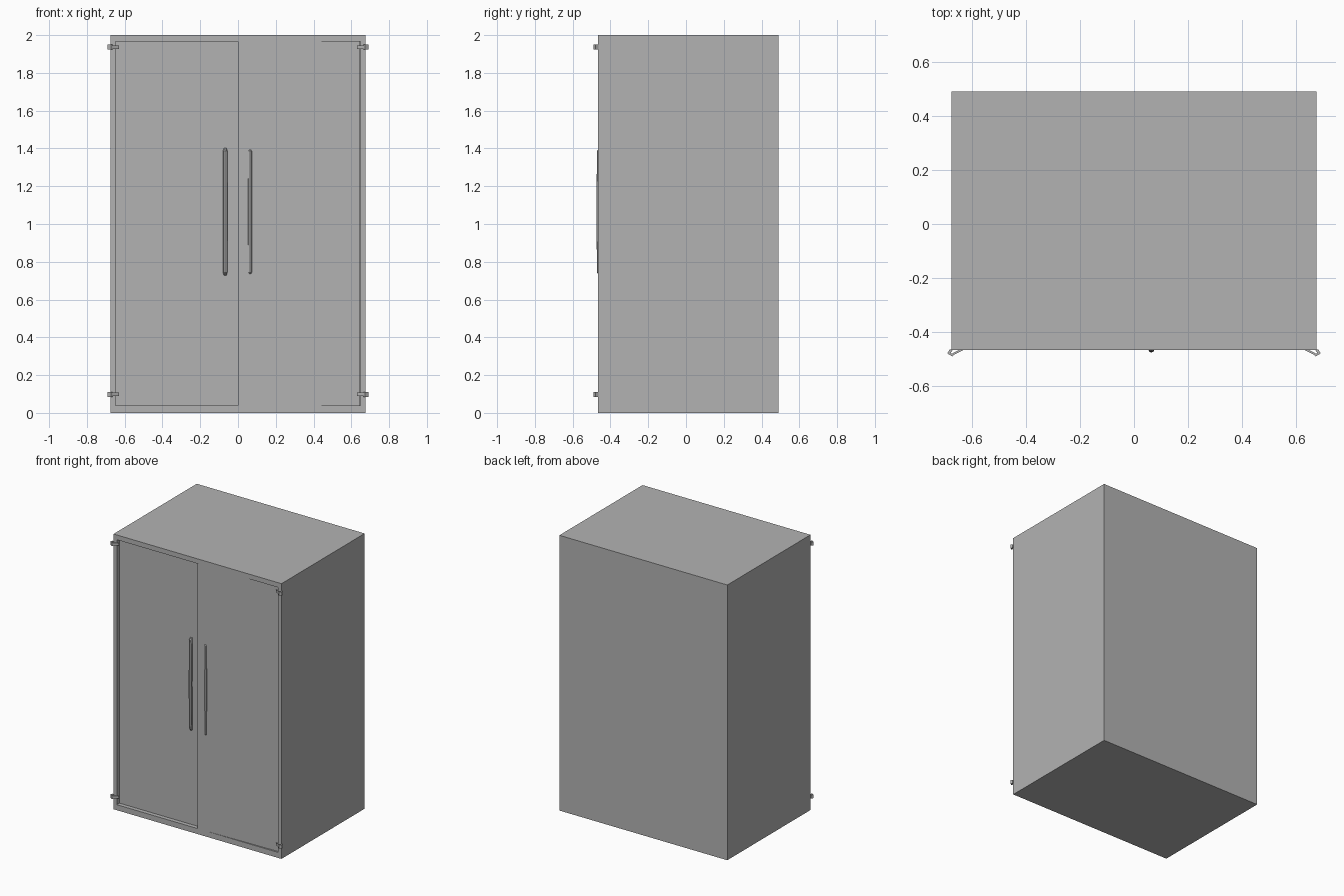
import bpy, bmesh
from mathutils import Vector

if "Cube" in bpy.data.objects:
    bpy.data.objects.remove(bpy.data.objects["Cube"], do_unlink=True)

grey = bpy.data.materials.new("plain grey")
grey.use_nodes = True
grey.diffuse_color = (0.45, 0.45, 0.45, 1)
grey.node_tree.nodes["Principled BSDF"].inputs["Base Color"].default_value = (0.45, 0.45, 0.45, 1)


def finish(name, bm):
    bmesh.ops.recalc_face_normals(bm, faces=bm.faces)
    mesh = bpy.data.meshes.new(name)
    bm.to_mesh(mesh)
    bm.free()
    mesh.materials.append(grey)
    obj = bpy.data.objects.new(name, mesh)
    bpy.context.collection.objects.link(obj)
    return obj


def prism(name, outline, z0, z1):
    """Extrude an outline in the ground plane upwards."""
    bm = bmesh.new()
    face = bm.faces.new([bm.verts.new((x, y, z0)) for x, y in outline])
    top = bmesh.ops.extrude_face_region(bm, geom=[face])
    verts = [v for v in top["geom"] if isinstance(v, bmesh.types.BMVert)]
    bmesh.ops.translate(bm, verts=verts, vec=(0, 0, z1 - z0))
    return finish(name, bm)


W, FRONT, BACK, H = 0.675, -0.465, 0.49, 2.0
OPEN_X, OPEN_LOW, OPEN_HIGH, RECESS = 0.648, 0.04, 1.965, 0.03

# Cabinet: a box with the front inset and pushed in to form the opening
bm = bmesh.new()
bmesh.ops.create_cube(bm, size=1)
for v in bm.verts:
    v.co = (v.co.x * 2 * W, FRONT if v.co.y < 0 else BACK, (v.co.z + 0.5) * H)
front = min(bm.faces, key=lambda f: f.calc_center_median().y)
bmesh.ops.inset_region(bm, faces=[front], thickness=0.027)
for v in front.verts:
    v.co.z = OPEN_LOW if v.co.z < 1 else OPEN_HIGH
    v.co.x = OPEN_X if v.co.x > 0 else -OPEN_X
inner = bmesh.ops.extrude_face_region(bm, geom=[front])
bmesh.ops.translate(bm, vec=(0, 0.06, 0),
                    verts=[v for v in inner["geom"] if isinstance(v, bmesh.types.BMVert)])
bmesh.ops.delete(bm, geom=[front], context="FACES_ONLY")
finish("cabinet", bm)

# Doors: the right one sits deeper, the left one stands slightly ajar
prism("right_door", [(-OPEN_X, FRONT + RECESS), (0, FRONT + RECESS),
                     (0, FRONT + 0.055), (-OPEN_X, FRONT + 0.055)], OPEN_LOW, OPEN_HIGH)
prism("left_door", [(0, FRONT - 0.001), (OPEN_X - 0.006, FRONT + 0.012),
                    (OPEN_X - 0.006, FRONT + 0.04), (0, FRONT + 0.04)],
      OPEN_LOW, OPEN_HIGH)


# Handles: shallow bowed bars with rounded ends
def handle(name, x, y, radius):
    curve = bpy.data.curves.new(name, "CURVE")
    curve.dimensions = "3D"
    curve.bevel_depth = radius
    curve.bevel_resolution = 2
    curve.use_fill_caps = True
    spline = curve.splines.new("POLY")
    path = [(0.006, 0.73), (-0.002, 0.745), (-0.004, 0.9), (-0.006, 1.065),
            (-0.004, 1.23), (-0.002, 1.385), (0.006, 1.4)]
    spline.points.add(len(path) - 1)
    for point, (dy, z) in zip(spline.points, path):
        point.co = (x, y + dy, z, 1)
        point.radius = 0.6 if z in (0.73, 1.4) else 1
    obj = bpy.data.objects.new(name, curve)
    bpy.context.collection.objects.link(obj)
    bpy.ops.object.select_all(action="DESELECT")
    obj.select_set(True)
    bpy.context.view_layer.objects.active = obj
    bpy.ops.object.convert(target="MESH")
    obj = bpy.context.object
    obj.data.materials.clear()
    obj.data.materials.append(grey)
    bpy.ops.object.shade_smooth_by_angle()


handle("right_handle", -0.068, FRONT + RECESS - 0.008, 0.012)
handle("left_handle", 0.064, FRONT + 0.007, 0.011)

# Hinges: bent straps wrapping the front corners, each with a thicker knuckle
strap = [(0.63, -0.466), (0.672, -0.486), (0.684, -0.479), (0.676, -0.464),
         (0.67, -0.464), (0.677, -0.477), (0.672, -0.479), (0.645, -0.464)]
knuckle = [(0.665, -0.484), (0.672, -0.489), (0.69, -0.478), (0.681, -0.464),
           (0.674, -0.464), (0.68, -0.476)]
for side, sx in (("left", 1), ("right", -1)):
    for level, z in (("lower", 0.098), ("upper", 1.936)):
        for part, outline, half in (("strap", strap, 0.009), ("knuckle", knuckle, 0.013)):
            prism(f"{side}_{level}_hinge_{part}", [(sx * x, y) for x, y in outline],
                  z - half, z + half)
